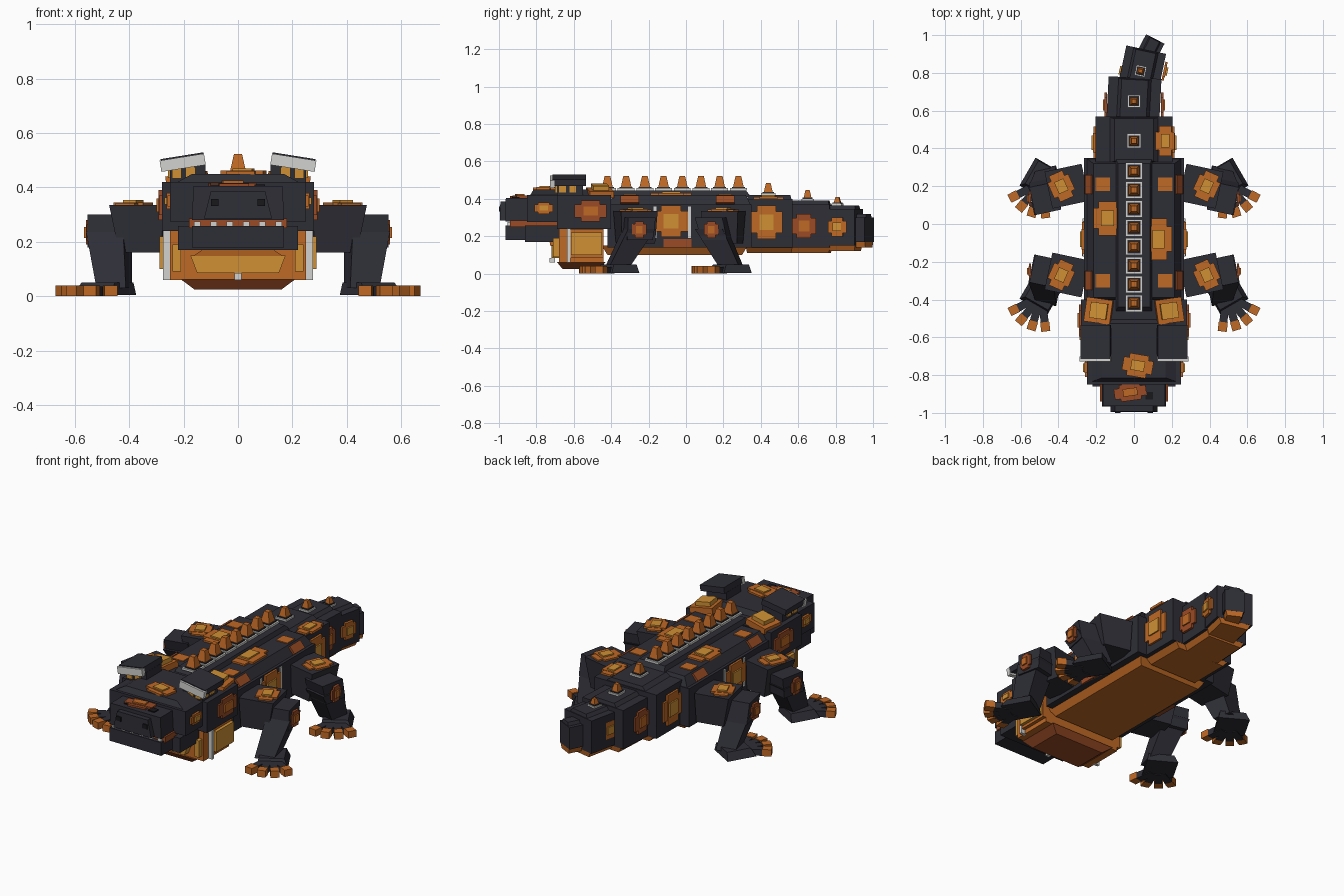
import bpy, bmesh, math
from mathutils import Matrix, Vector, Euler

if "Cube" in bpy.data.objects:
    bpy.data.objects.remove(bpy.data.objects["Cube"])


def material(name, rgb):
    m = bpy.data.materials.new(name)
    m.use_nodes = True
    m.diffuse_color = (*rgb, 1)
    m.node_tree.nodes["Principled BSDF"].inputs["Base Color"].default_value = (*rgb, 1)
    return m


DARK = material("charcoal", (0.027, 0.027, 0.037))
BLACK = material("black", (0.009, 0.009, 0.012))
ORANGE = material("orange", (0.52, 0.14, 0.018))
AMBER = material("amber", (0.62, 0.28, 0.035))
RUST = material("rust", (0.32, 0.07, 0.018))
WHITE = material("off_white", (0.65, 0.65, 0.63))


def loft(name, low, low_size, high, high_size, mat, yaw=0):
    """Four-sided block between two level rectangles."""
    bm = bmesh.new()
    bmesh.ops.create_cube(bm, size=1)
    turn = Matrix.Rotation(math.radians(yaw), 3, 'Z')
    for v in bm.verts:
        c, s = (high, high_size) if v.co.z > 0 else (low, low_size)
        v.co = Vector(c) + turn @ Vector((v.co.x * s[0], v.co.y * s[1], 0))
    me = bpy.data.meshes.new(name)
    bm.to_mesh(me)
    bm.free()
    me.materials.append(mat)
    ob = bpy.data.objects.new(name, me)
    bpy.context.collection.objects.link(ob)
    return ob


def box(name, x, y, z, mat, taper=1, yaw=0):
    """Upright block from x, y and z ranges; taper narrows the top."""
    cx, cy = sum(x) / 2, sum(y) / 2
    w, d = x[1] - x[0], y[1] - y[0]
    return loft(name, (cx, cy, z[0]), (w, d), (cx, cy, z[1]),
                (w * taper, d * (1 + taper) / 2), mat, yaw)


def plate(name, at, size, rot, mat, lift=0):
    ob = box(name, (-size[0] / 2, size[0] / 2), (-size[1] / 2, size[1] / 2),
             (lift, lift + size[2]), mat)
    ob.matrix_world = Matrix.Translation(at) @ Euler([math.radians(a) for a in rot]).to_matrix().to_4x4()
    return ob


def spot(name, at, w, d, rot=(0, 0, 0), outer=ORANGE, inner=AMBER):
    """Stepped skin patch: two crossed plates and a raised centre."""
    plate(name + "_long", at, (w * 0.65, d, 0.012), rot, outer, -0.002)
    plate(name + "_wide", at, (w, d * 0.6, 0.014), rot, outer, -0.002)
    plate(name + "_centre", at, (w * 0.45, d * 0.45, 0.02), rot, inner)


def spike(y, z, s):
    x = 0.0 if y < 0.75 else 0.035
    yaw = 0 if y < 0.75 else -12
    r = 0.045 * s
    for name, k, lo, hi, mat, t in (
            ("spike_collar", 1, 0, 0.012, WHITE, 1), ("spike_seat", 0.78, 0.005, 0.018, DARK, 1),
            ("spike", 0.66, 0.012, 0.078 * s, ORANGE, 0.5)):
        h = r * k
        loft(name, (x, y, z + lo), (2 * h, 2 * h), (x, y, z + hi), (2 * h * t, 2 * h * t), mat, yaw)


# Trunk, shoulders and back
box("trunk", (-0.265, 0.265), (-0.42, 0.35), (0.14, 0.37), DARK)
box("back_armour", (-0.255, 0.255), (-0.42, 0.35), (0.36, 0.42), DARK, 0.84)
box("spine_ridge", (-0.1, 0.1), (-0.47, 0.35), (0.41, 0.445), DARK, 0.85)
box("neck", (-0.28, 0.28), (-0.69, -0.4), (0.24, 0.42), DARK)
loft("belly", (0, -0.06, 0.1), (0.4, 0.72), (0, -0.06, 0.15), (0.46, 0.78), ORANGE)

# Head and mouth
box("head", (-0.25, 0.25), (-0.85, -0.66), (0.275, 0.42), DARK)
box("crown", (-0.24, 0.24), (-0.84, -0.5), (0.41, 0.45), DARK, 0.7)
box("snout", (-0.17, 0.17), (-0.965, -0.83), (0.28, 0.405), DARK, 0.96)
box("nose", (-0.125, 0.125), (-0.995, -0.95), (0.285, 0.385), DARK, 0.8)
box("mouth", (-0.18, 0.18), (-0.94, -0.6), (0.25, 0.285), RUST)
box("jaw", (-0.22, 0.22), (-0.86, -0.6), (0.17, 0.258), DARK)
box("jaw_tip", (-0.17, 0.17), (-0.965, -0.84), (0.18, 0.258), DARK)
for x in (-0.15, -0.09, -0.03, 0.03, 0.09, 0.15):
    box("tooth", (x - 0.012, x + 0.012), (-0.955, -0.935), (0.257, 0.275), WHITE)

# Throat pouch
box("throat", (-0.25, 0.25), (-0.68, -0.44), (0.06, 0.25), ORANGE)
loft("throat_base", (0, -0.56, 0.025), (0.32, 0.2), (0, -0.56, 0.062), (0.42, 0.26), RUST)
loft("throat_front", (0, -0.69, 0.085), (0.3, 0.06), (0, -0.69, 0.15), (0.35, 0.06), AMBER)
loft("throat_fold", (0, -0.69, 0.148), (0.33, 0.07), (0, -0.69, 0.175), (0.25, 0.08), ORANGE)
box("throat_stud", (-0.012, 0.012), (-0.73, -0.7), (0.06, 0.085), WHITE)

# Features shared by both sides
for s in (-1, 1):
    side = (0, 90 * s, 0)

    def span(a, b):
        return sorted((a * s, b * s))

    box("nostril", span(0.072, 0.1), (-1.0, -0.97), (0.332, 0.358), BLACK)
    box("nostril_top", span(0.06, 0.1), (-0.93, -0.89), (0.395, 0.411), BLACK)
    box("eye_socket", span(0.12, 0.25), (-0.69, -0.55), (0.42, 0.495), DARK)
    for x in (0.175, 0.225):
        box("eye_front", span(x - 0.018, x + 0.018), (-0.7, -0.68), (0.432, 0.475), AMBER)
    for y in (-0.66, -0.605):
        box("eye_side", span(0.24, 0.258), (y - 0.018, y + 0.018), (0.435, 0.475), AMBER)
    brow = (0.2 * s, -0.625, 0.482)
    plate("brow", brow, (0.16, 0.18, 0.035), (0, 9 * s, 0), DARK)
    plate("brow_edge", (0.2 * s, -0.715, 0.47), (0.165, 0.025, 0.042), (0, 9 * s, 0), WHITE)

    # Cheek pads
    box("throat_pad", span(0.245, 0.288), (-0.615, -0.45), (0.1, 0.22), AMBER)
    box("throat_pad_rim", span(0.245, 0.27), (-0.63, -0.44), (0.085, 0.235), ORANGE)
    box("throat_strap", span(0.24, 0.275), (-0.635, -0.618), (0.06, 0.25), WHITE)
    box("jaw_pad", span(0.21, 0.24), (-0.71, -0.66), (0.09, 0.19), AMBER)

    # Raised shoulder pads
    plate("shoulder_pad", (0.185 * s, -0.46, 0.415), (0.14, 0.13, 0.035), (0, 8 * s, 8 * s), ORANGE)
    plate("shoulder_pad_top", (0.185 * s, -0.46, 0.445), (0.09, 0.085, 0.03), (0, 8 * s, 8 * s), AMBER)

    # Flank patches
    spot("cheek_spot", (0.25 * s, -0.76, 0.35), 0.06, 0.1, side)
    spot("neck_spot", (0.28 * s, -0.51, 0.335), 0.11, 0.17, side, RUST, ORANGE)
    spot("flank_spot", (0.265 * s, -0.08, 0.28), 0.17, 0.18, side)
    spot("tail_spot_a", (0.205 * s, 0.43, 0.275), 0.18, 0.17, side)
    spot("tail_spot_b", (0.145 * s, 0.63, 0.255), 0.13, 0.13, side, RUST, ORANGE)
    spot("tail_spot_c", (0.05 + 0.108 * s, 0.81, 0.25), 0.1, 0.1, (0, 90 * s, -12))
    box("flank_trim", span(0.25, 0.272), (-0.12, 0.03), (0.14, 0.185), RUST)
    for y in (-0.165, 0.02):
        box("flank_strap", span(0.25, 0.272), (y - 0.008, y + 0.008), (0.19, 0.36), WHITE)
    for y in (-0.3, 0.21):
        plate("back_patch", (0.165 * s, y, 0.415), (0.075, 0.07, 0.01), (0, 0, 0), ORANGE)
        plate("edge_patch", (0.235 * s, y, 0.392), (0.05, 0.1, 0.012), (0, 50 * s, 0), RUST)

    # Legs: front and rear lean opposite ways
    for leg, y, top_y, foot_y in (("front", -0.27, -0.25, -0.37), ("rear", 0.2, 0.135, 0.245)):
        yaw = s * (12 if leg == "front" else -12)
        loft(leg + "_hip", (0.34 * s, y, 0.16), (0.16, 0.18), (0.355 * s, y, 0.335), (0.2, 0.2), DARK, yaw)
        loft(leg + "_knee", (0.47 * s, top_y - (0.01 if y < 0 else -0.03), 0.18), (0.14, 0.14),
             (0.47 * s, top_y, 0.3), (0.14, 0.15), DARK, yaw)
        loft(leg + "_shin", (0.455 * s, foot_y, 0.03), (0.11, 0.11),
             (0.475 * s, top_y, 0.24), (0.14, 0.15), DARK, yaw)
        spot(leg + "_hip_spot", (0.385 * s, y, 0.333), 0.12, 0.15, (0, 0, 2 * yaw))
        spot(leg + "_knee_spot", (0.546 * s, top_y, 0.235), 0.09, 0.08, side, RUST, ORANGE)

        # Foot with four splayed toes
        px, py = 0.49, -0.38 if leg == "front" else 0.22
        loft(leg + "_foot", (px * s, py + 0.015, 0.004), (0.17, 0.17),
             (0.48 * s, py + 0.02, 0.05), (0.14, 0.14), DARK, 30 * s)
        for a in (-97, -73, -50, -27):
            dx, dy = math.cos(math.radians(a)), math.sin(math.radians(a))
            for name, r, length, w, h, mat in (("toe", 0.095, 0.1, 0.042, 0.036, DARK),
                                               ("toe_tip", 0.165, 0.05, 0.048, 0.04, ORANGE)):
                loft(leg + "_" + name, ((px + dx * r) * s, py + dy * r, 0), (length, w),
                     ((px + dx * r) * s, py + dy * r, h), (length, w), mat, a * s)

# Patches on top
spot("back_spot_a", (-0.14, 0.03, 0.42), 0.15, 0.18)
spot("back_spot_b", (0.13, -0.08, 0.42), 0.14, 0.22)
spot("tail_top_spot", (0.165, 0.44, 0.4), 0.1, 0.16)
spot("crown_spot", (0.02, -0.75, 0.45), 0.16, 0.12, (0, 0, -10))
spot("snout_spot", (-0.02, -0.89, 0.405), 0.17, 0.09, (0, 0, 8), RUST, ORANGE)

# Tail bends toward one side: centre x, y, width, length, bottom, top, yaw
tail = [(0, 0.445, 0.41, 0.25, 0.14, 0.4, 0), (0, 0.665, 0.28, 0.22, 0.14, 0.37, -3),
        (0.045, 0.83, 0.215, 0.19, 0.15, 0.345, -12), (0.09, 0.935, 0.11, 0.1, 0.17, 0.3, -27)]
for x, y, w, d, lo, hi, yaw in tail:
    loft("tail_segment", (x, y, lo), (w, d), (x, y, hi), (w, d), DARK, yaw)
    loft("tail_ridge", (x, y, hi - 0.005), (w * 0.65, d * 0.96), (x, y, hi + 0.02), (w * 0.5, d * 0.9), DARK, yaw)
    loft("tail_belly", (x, y, lo - 0.03), (w * 0.75, d * 0.95), (x, y, lo + 0.005), (w * 0.9, d), ORANGE, yaw)

# Row of spikes
for i in range(8):
    spike(-0.42 + i * 0.1, 0.445, 1)
for y, z, s in ((0.44, 0.418, 0.85), (0.65, 0.388, 0.75), (0.81, 0.362, 0.62)):
    spike(y, z, s)
